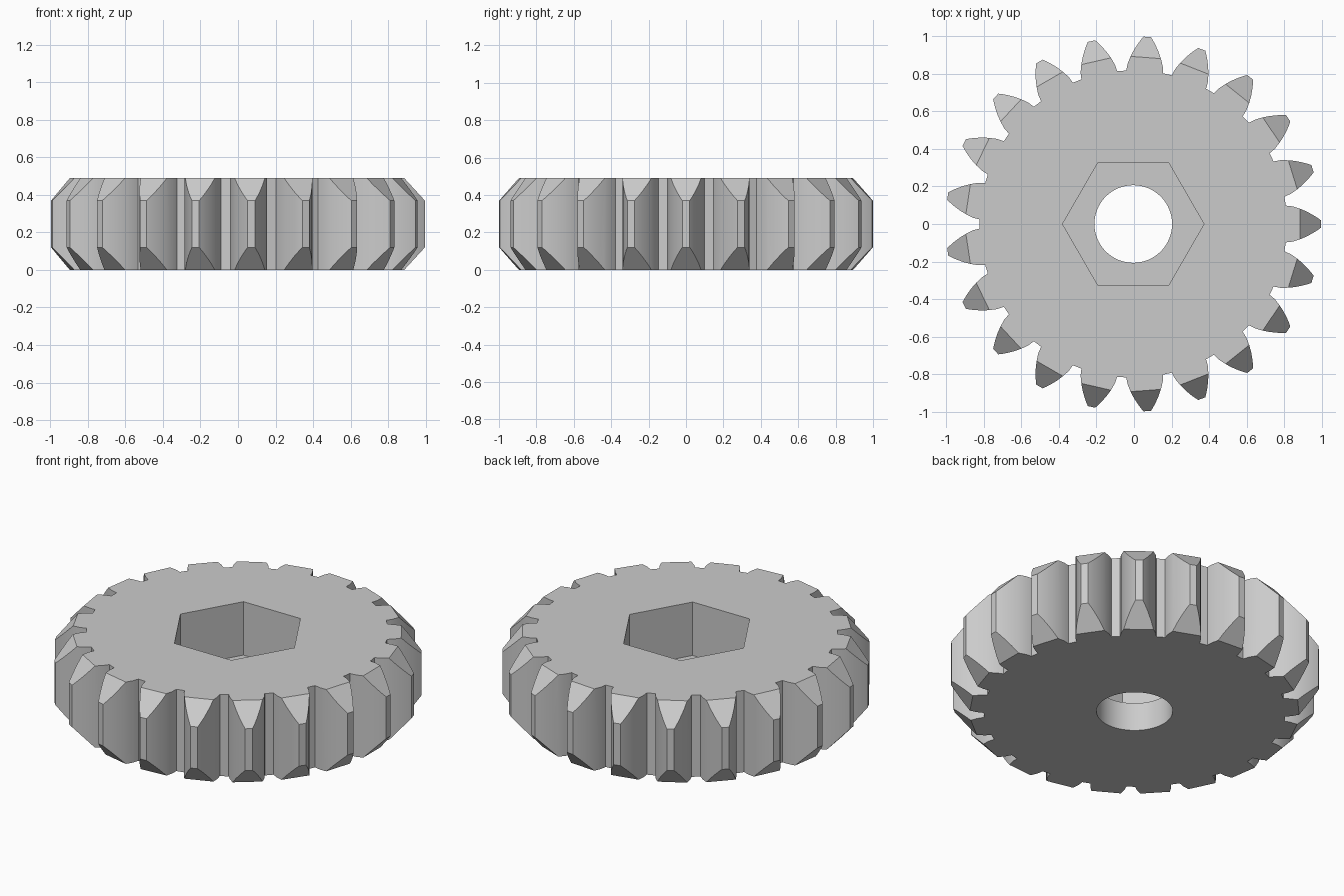
import bpy, bmesh, math

if "Cube" in bpy.data.objects:
    bpy.data.objects.remove(bpy.data.objects["Cube"], do_unlink=True)

TEETH = 21
STEP = math.tau / TEETH
HEIGHT = 0.49
CENTRE_X = -0.004

steel = bpy.data.materials.new("plain grey")
steel.use_nodes = True
grey = (0.6, 0.6, 0.6, 1)
steel.diffuse_color = grey
steel.node_tree.nodes["Principled BSDF"].inputs["Base Color"].default_value = grey


def loft(name, rings):
    """Solid through matching rings of points, capped at both ends."""
    bm = bmesh.new()
    loops = [[bm.verts.new(p) for p in ring] for ring in rings]
    n = len(loops[0])
    for low, high in zip(loops, loops[1:]):
        for i in range(n):
            j = (i + 1) % n
            bm.faces.new((low[i], low[j], high[j], high[i]))
    bm.faces.new(loops[0][::-1])
    bm.faces.new(loops[-1])
    mesh = bpy.data.meshes.new(name)
    bm.to_mesh(mesh)
    bm.free()
    mesh.materials.append(steel)
    ob = bpy.data.objects.new(name, mesh)
    bpy.context.collection.objects.link(ob)
    ob.location.x = CENTRE_X
    return ob


def polygon(radius, z, sides, turn=0.0):
    return [(radius * math.cos(math.tau * i / sides + turn),
             radius * math.sin(math.tau * i / sides + turn), z) for i in range(sides)]


def combine(target, tool, operation):
    """Apply a boolean, then discard the helper solid."""
    tool.hide_render = True
    mod = target.modifiers.new(operation, 'BOOLEAN')
    mod.object, mod.operation, mod.solver = tool, operation, 'EXACT'
    bpy.ops.object.select_all(action='DESELECT')
    bpy.context.view_layer.objects.active = target
    target.select_set(True)
    bpy.ops.object.modifier_apply(modifier=mod.name)
    bpy.data.objects.remove(tool, do_unlink=True)


# Toothed outline: half a tooth as (radius, half width), mirrored and repeated
flank = [(0.813, 0.098), (0.85, 0.094), (0.89, 0.081), (0.925, 0.066),
         (0.96, 0.047), (0.985, 0.031), (1.0, 0.02)]
tooth = [(r, -w) for r, w in flank] + [(r, w) for r, w in reversed(flank)]
outline = []
for k in range(TEETH):
    c, s = math.cos(k * STEP), math.sin(k * STEP)
    outline += [(r * c - w * s, r * s + w * c) for r, w in tooth]
gear = loft("gear_wheel", [[(x, y, z) for x, y in outline] for z in (-0.1, HEIGHT + 0.1)])

# Blank that trims the tooth ends to a chamfer, one facet per tooth
profile = [(0.89, 0), (1.01, 0.131), (1.01, HEIGHT - 0.131), (0.89, HEIGHT)]
blank = loft("chamfer_blank", [polygon(r / math.cos(STEP / 2), z, TEETH, STEP / 2)
                               for r, z in profile])
combine(gear, blank, 'INTERSECT')

# Hexagonal pocket from the top, round bore right through
combine(gear, loft("hex_cutter", [polygon(0.377, z, 6) for z in (0.17, 0.7)]), 'DIFFERENCE')
combine(gear, loft("bore_cutter", [polygon(0.207, z, 64) for z in (-0.2, 0.8)]), 'DIFFERENCE')

bpy.ops.object.shade_smooth_by_angle(angle=math.radians(25))
